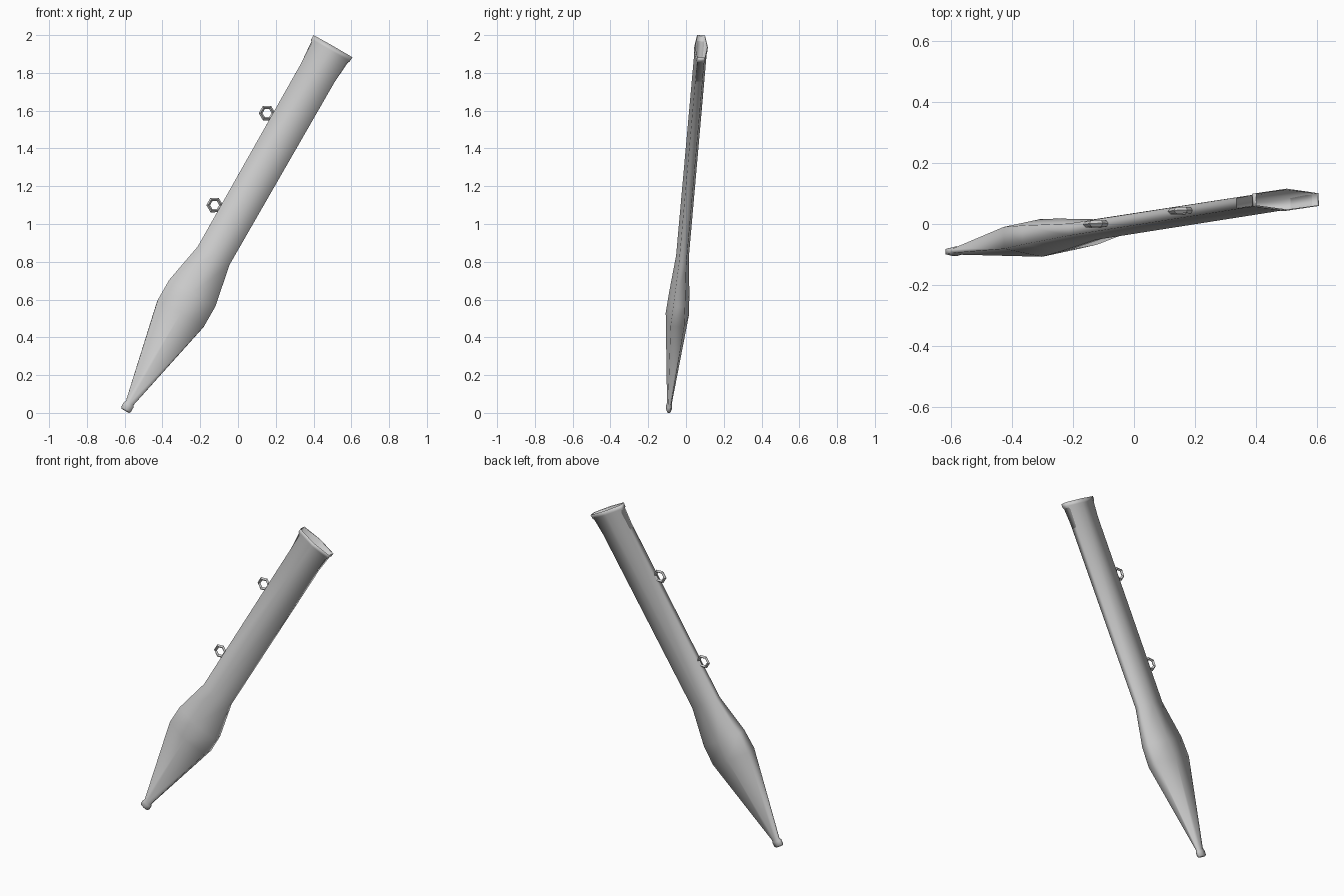
import bpy
from mathutils import Vector, Matrix

if "Cube" in bpy.data.objects:
    bpy.data.objects.remove(bpy.data.objects["Cube"])

# Leaning frame: d runs along the sheath, w across its width, n through its thickness
tip = Vector((-0.589, -0.09, 0.025))
mouth = Vector((0.502, 0.08, 1.94))
d = (mouth - tip).normalized()
w = Vector((0.867, 0.0, -0.5))
w = (w - d * w.dot(d)).normalized()
n = d.cross(w)
length = (mouth - tip).length


def make_object(name, verts, faces):
    mesh = bpy.data.meshes.new(name)
    mesh.from_pydata(verts, [], faces)
    mesh.shade_smooth()
    obj = bpy.data.objects.new(name, mesh)
    bpy.context.collection.objects.link(obj)
    return obj


# Sheath body: (distance along axis, half width, half thickness)
stations = [
    (-0.016, 0.022, 0.010), (-0.008, 0.029, 0.015), (0.018, 0.029, 0.016),
    (0.032, 0.023, 0.013), (0.578, 0.141, 0.062), (0.700, 0.141, 0.054),
    (0.931, 0.097, 0.034), (length - 0.045, 0.102, 0.033),
    (length - 0.025, 0.117, 0.036), (length, 0.119, 0.036),
]
hexagon = [(1, -0.58), (1, 0.58), (0, 1), (-1, 0.58), (-1, -0.58), (0, -1)]
rings = stations + [(length - 0.003, 0.114, 0.032), (length - 0.30, 0.090, 0.026)]

verts = [tip + d * t + w * (a * hw) + n * (b * ht)
         for t, hw, ht in rings for a, b in hexagon]
faces = []
for r in range(len(rings) - 1):
    for i in range(6):
        j = (i + 1) % 6
        faces.append((r * 6 + i, r * 6 + j, r * 6 + 6 + j, r * 6 + 6 + i))
faces.append(tuple(reversed(range(6))))                     # closed tip
last = (len(rings) - 1) * 6
faces.append(tuple(last + i for i in range(6)))             # bottom of the hollow mouth
make_object("sheath_body", verts, faces)

# Two hanging rings on the edge
for k, t in enumerate((1.168, 1.73)):
    bpy.ops.mesh.primitive_torus_add(major_segments=6, minor_segments=4,
                                     major_radius=0.034, minor_radius=0.010)
    ring = bpy.context.object
    ring.name = "hanging_ring_%d" % (k + 1)
    c = tip + d * t - w * 0.128
    rot = Matrix((d, w, n)).transposed().to_4x4()
    ring.matrix_world = Matrix.Translation(c) @ rot
